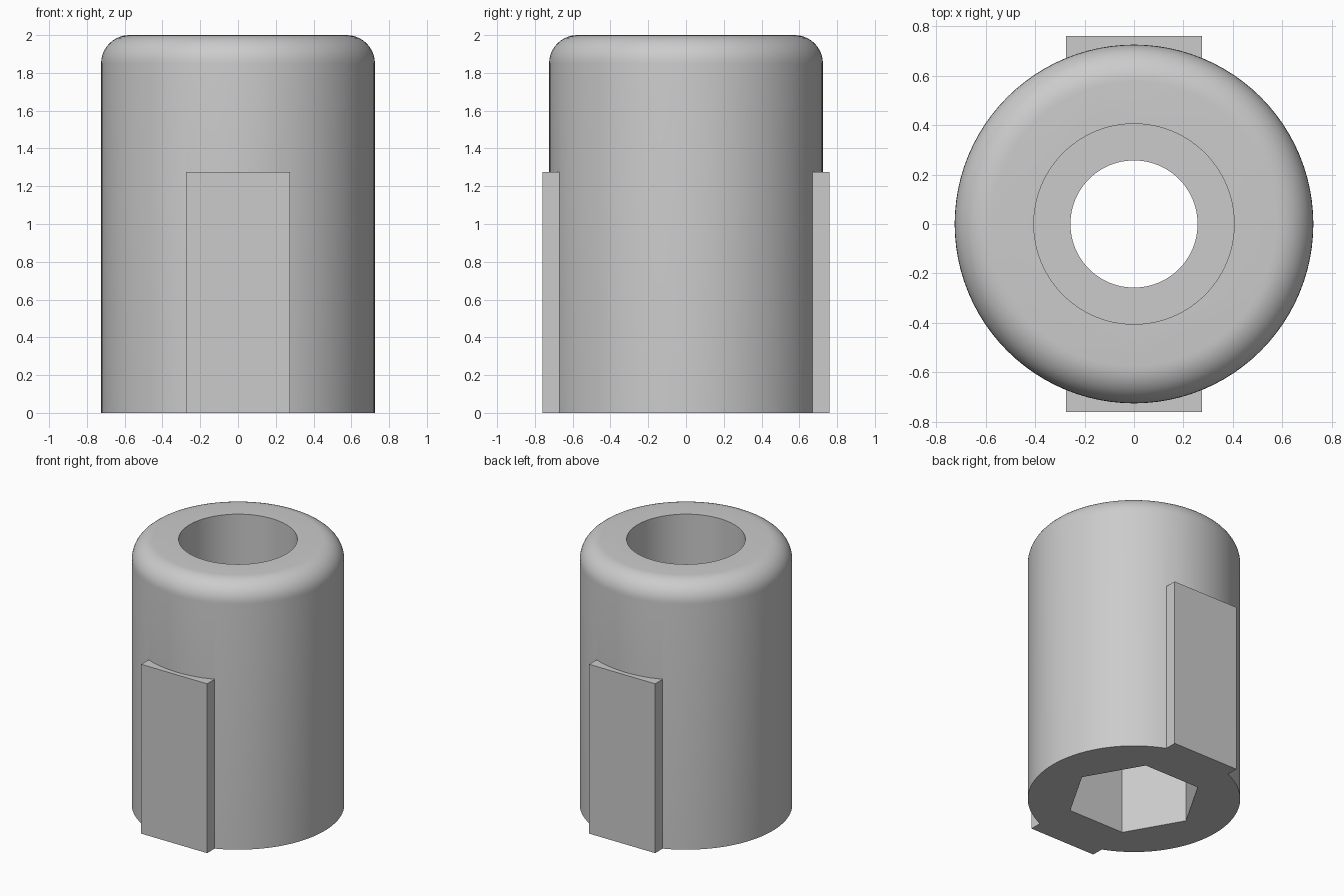
import bpy, bmesh, math

cube = bpy.data.objects.get("Cube")
if cube:
    bpy.data.objects.remove(cube, do_unlink=True)

HEIGHT, RADIUS, FILLET = 2.0, 0.725, 0.15
SEGMENTS = 96

# Single plain grey
grey = bpy.data.materials.new("plain grey")
grey.use_nodes = True
colour = (0.6, 0.6, 0.6, 1)
grey.diffuse_color = colour
grey.node_tree.nodes["Principled BSDF"].inputs["Base Color"].default_value = colour


def link(name, bm):
    mesh = bpy.data.meshes.new(name)
    bmesh.ops.recalc_face_normals(bm, faces=bm.faces)
    bm.to_mesh(mesh)
    bm.free()
    mesh.materials.append(grey)
    obj = bpy.data.objects.new(name, mesh)
    bpy.context.collection.objects.link(obj)
    return obj


def lathe(name, profile, sides):
    """Closed solid: one ring of vertices per (radius, height), capped at the ends."""
    bm = bmesh.new()
    rings = [[bm.verts.new((r * math.cos(i * math.tau / sides),
                            r * math.sin(i * math.tau / sides), z))
              for i in range(sides)] for r, z in profile]
    for low, high in zip(rings, rings[1:]):
        for i in range(sides):
            j = (i + 1) % sides
            bm.faces.new((low[i], low[j], high[j], high[i]))
    bm.faces.new(rings[0][::-1])
    bm.faces.new(rings[-1])
    return link(name, bm)


def box(name, low, high):
    bm = bmesh.new()
    bmesh.ops.create_cube(bm, size=1)
    for v in bm.verts:
        v.co = [(a + b) / 2 + c * (b - a) for a, b, c in zip(low, high, v.co)]
    return link(name, bm)


def combine(target, other, operation):
    mod = target.modifiers.new(other.name, 'BOOLEAN')
    mod.operation, mod.object, mod.solver = operation, other, 'EXACT'
    bpy.context.view_layer.objects.active = target
    bpy.ops.object.modifier_apply(modifier=mod.name)
    bpy.data.objects.remove(other, do_unlink=True)


# Cylindrical body with a rounded top rim
steps = 10
rim = [(RADIUS - FILLET + FILLET * math.cos(a), HEIGHT - FILLET + FILLET * math.sin(a))
       for a in (i * math.pi / 2 / steps for i in range(steps + 1))]
body = lathe("sleeve_body", [(RADIUS, 0)] + rim, SEGMENTS)

# Flat keys on the front and back
for side, name in ((-1, "front_key"), (1, "back_key")):
    y = sorted((side * 0.55, side * 0.76))
    combine(body, box(name, (-0.275, y[0], 0), (0.275, y[1], 1.275)), 'UNION')

# Through hole, wide bore from the top, hexagonal socket from the bottom
for name, radius, low, high, sides in (
        ("through_hole", 0.257, -0.2, 2.2, SEGMENTS),
        ("top_bore", 0.405, 1.3, 2.2, SEGMENTS),
        ("hex_socket", 0.463, -0.2, 0.6, 6)):
    combine(body, lathe(name, [(radius, low), (radius, high)], sides), 'DIFFERENCE')

# Smooth round surfaces, sharp corners
bpy.ops.object.select_all(action='DESELECT')
body.select_set(True)
bpy.context.view_layer.objects.active = body
bpy.ops.object.shade_smooth_by_angle(angle=math.radians(25))
